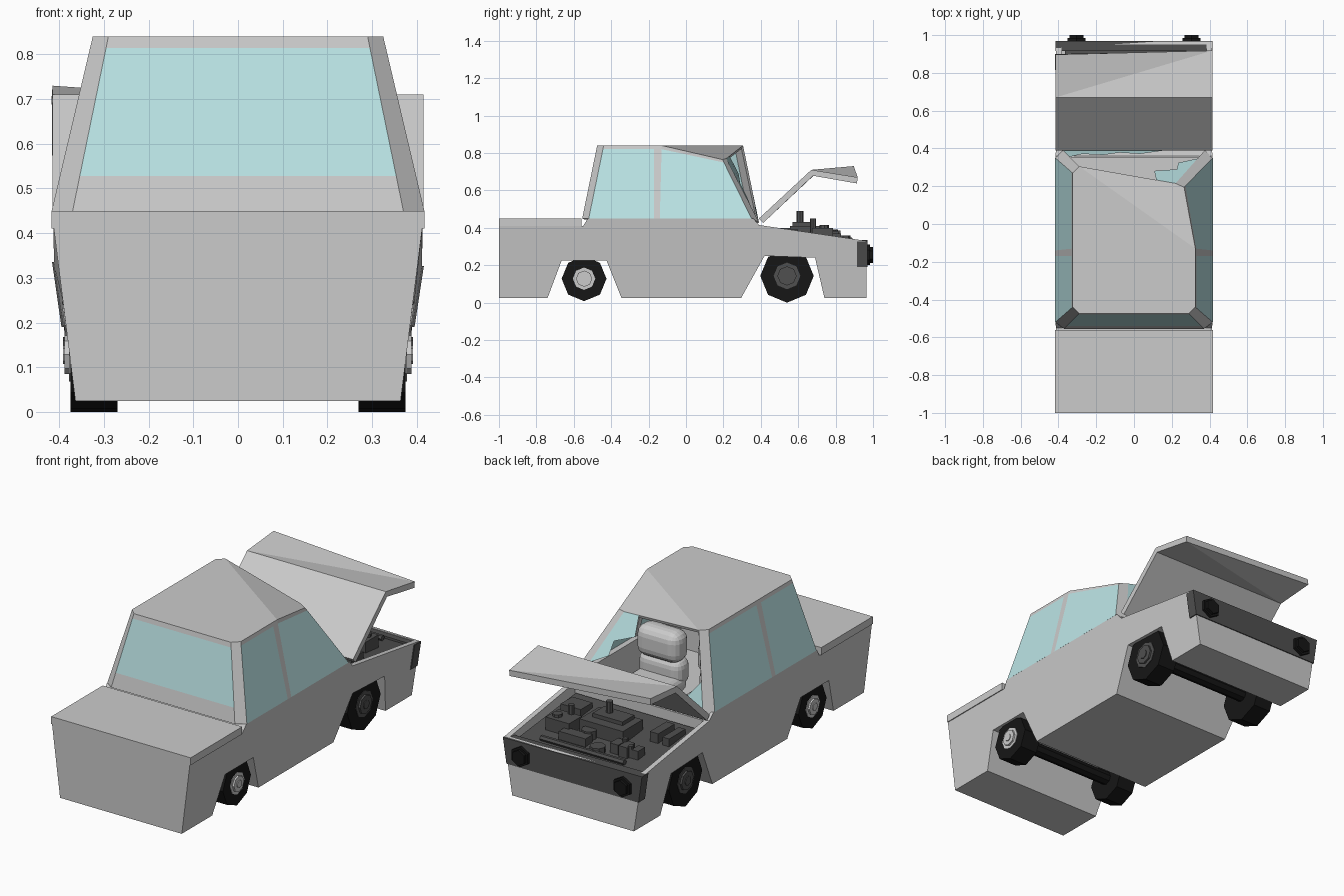
import bpy
from math import pi, radians
from mathutils import Vector

if "Cube" in bpy.data.objects:
    bpy.data.objects.remove(bpy.data.objects["Cube"])


def material(name, rgb):
    m = bpy.data.materials.new(name)
    m.diffuse_color = (*rgb, 1)
    m.use_nodes = True
    m.node_tree.nodes["Principled BSDF"].inputs["Base Color"].default_value = m.diffuse_color
    return m


DARK = material("dark_metal", (0.08, 0.08, 0.08))
BLACK = material("rubber", (0.008, 0.008, 0.008))
GLASS = material("tinted_glass", (0.5, 0.78, 0.79))


def mesh(name, verts, faces, mat=None):
    me = bpy.data.meshes.new(name)
    me.from_pydata([tuple(v) for v in verts], [], faces)
    ob = bpy.data.objects.new(name, me)
    bpy.context.collection.objects.link(ob)
    if mat:
        me.materials.append(mat)
    return ob


def polys(name, faces, mat=None):
    verts = [p for f in faces for p in f]
    index, n = [], 0
    for f in faces:
        index.append(tuple(range(n, n + len(f))))
        n += len(f)
    return mesh(name, verts, index, mat)


def prism(name, ring_a, ring_b, mat=None):
    n = len(ring_a)
    faces = [tuple(range(n))[::-1], tuple(range(n, 2 * n))]
    faces += [(i, (i + 1) % n, n + (i + 1) % n, n + i) for i in range(n)]
    return mesh(name, ring_a + ring_b, faces, mat)


def box(name, lo, hi, mat=None, bevel=0):
    corners = [(lo[0], lo[1]), (hi[0], lo[1]), (hi[0], hi[1]), (lo[0], hi[1])]
    ob = prism(name, [(x, y, lo[2]) for x, y in corners], [(x, y, hi[2]) for x, y in corners], mat)
    if bevel:
        b = ob.modifiers.new("round", 'BEVEL')
        b.width, b.segments = bevel, 4
    return ob


def cylinder(name, loc, r, depth, axis, sides, mat=None, r2=None):
    rot = {'X': (0, pi / 2, 0), 'Y': (-pi / 2, 0, 0), 'Z': (0, 0, 0)}[axis]
    bpy.ops.mesh.primitive_cone_add(vertices=sides, radius1=r, radius2=r if r2 is None else r2,
                                    depth=depth, location=loc, rotation=rot)
    ob = bpy.context.object
    ob.name = name
    if mat:
        ob.data.materials.append(mat)
    return ob


def thicken(ob, t):
    s = ob.modifiers.new("thickness", 'SOLIDIFY')
    s.thickness, s.offset = t, -1


# Lower body: side profile with wheel arches, sides leaning out upwards
profile = [(-1, .025), (-.74, .025), (-.665, .225), (-.425, .225), (-.345, .025), (.295, .025),
           (.42, .25), (.69, .24), (.74, .025), (.965, .025), (.965, .33), (.39, .415),
           (.36, .45), (-.525, .45), (-.55, .41), (-1, .41)]


def half_width(y, z):
    top = .41 if y < .39 else .41 - .08 * (y - .39) / .575
    return .364 + .048 * min((z - .025) / (top - .025), 1.1)


body = prism("body", [(-half_width(y, z), y, z) for y, z in profile],
             [(half_width(y, z), y, z) for y, z in profile])
for lo, hi in [((-.38, -.5, .26), (.38, .35, .6)), ((-.385, .4, .275), (.385, .95, .6))]:
    cutter = box("cutter", lo, hi)
    cutter.hide_render = True
    m = body.modifiers.new("hollow", 'BOOLEAN')
    m.operation, m.object, m.solver = 'DIFFERENCE', cutter, 'EXACT'
    bpy.context.view_layer.objects.active = body
    bpy.ops.object.modifier_apply(modifier=m.name)
    bpy.data.objects.remove(cutter)
box("trunk_lid", (-.417, -1, .41), (.417, -.56, .45))

# Cab: eight-point base and roof rings, one roof corner crushed
base = [Vector(p) for p in [(-.37, -.555, .45), (.37, -.555, .45), (.417, -.52, .45), (.417, .35, .45),
                            (.375, .39, .43), (-.375, .39, .43), (-.417, .35, .45), (-.417, -.52, .45)]]
roof = [Vector(p) for p in [(-.29, -.475, .84), (.29, -.475, .84), (.325, -.44, .84), (.265, .195, .765),
                            (.22, .215, .77), (-.29, .305, .84), (-.325, .27, .84), (-.325, -.44, .84)]]
fold = Vector((.325, -.13, .84))


def blend(q, u, v):
    return q[0].lerp(q[1], u).lerp(q[3].lerp(q[2], u), v)


def strip(q, v0, v1):
    return [blend(q, 0, v0), blend(q, 1, v0), blend(q, 1, v1), blend(q, 0, v1)]


frame, glass = [], []


def window(q, lo, hi):
    if lo:
        frame.append(strip(q, 0, lo))
    glass.append(strip(q, lo, hi))
    frame.append(strip(q, hi, 1))


for i in (1, 3, 5, 7):
    j = (i + 1) % 8
    frame.append([base[i], base[j], roof[j], roof[i]])
window([base[0], base[1], roof[1], roof[0]], .2, .935)
for s in (1, -1):
    b0, b1 = Vector((s * .417, -.17, .45)), Vector((s * .417, -.14, .45))
    t0, t1 = Vector((s * .325, -.17, .84)), Vector((s * .325, -.13, .84))
    if s > 0:
        window([base[2], b0, t0, roof[2]], 0, .95)
        frame.append([b0, b1, t1, t0])
        window([b1, base[3], roof[3], t1], 0, .95)
    else:
        window([base[6], b1, t1, roof[6]], 0, .95)
        frame.append([b1, b0, t0, t1])
        window([b0, base[7], roof[7], t0], 0, .95)
frame.append([roof[0], roof[1], roof[2], fold, roof[5], roof[6], roof[7]])
frame.append([fold, roof[3], roof[4], roof[5]])
thicken(polys("cab_frame", frame), .015)
thicken(polys("window_glass", glass, GLASS), .006)

# Shards left in the broken windscreen
screen = [base[4], base[5], roof[5], roof[4]]
shards = [[(.28, 0), (1, 0), (1, .4), (.88, .2), (.72, .22), (.6, .1), (.45, .14)],
          [(0, .25), (.12, .4), (.09, .6), (.27, .72), (.2, 1), (0, 1)]]
polys("windscreen_shards", [[blend(screen, u, v) for u, v in s] for s in shards], GLASS)

# Buckled hood
hood = mesh("hood", [(-.415, .39, .45), (.415, .39, .45), (-.415, .67, .71), (.415, .67, .71),
                     (-.415, .897, .73), (.415, .918, .67)], [(0, 1, 3, 2), (2, 3, 5), (2, 5, 4)])
thicken(hood, .033)

# Grille and headlights
grille = [(-.395, .19), (.395, .19), (.416, .327), (-.416, .335)]
prism("grille", [(x, .915, z) for x, z in grille], [(x, .97, z) for x, z in grille], DARK)
for s in (-1, 1):
    cylinder("headlight_ring", (s * .305, .975, .255), .055, .02, 'Y', 6, BLACK)
    cylinder("headlight", (s * .305, .99, .255), .042, .02, 'Y', 6, BLACK)

# Engine: sloping tray with blocks, caps and pipes
tray = [(.42, .28), (.93, .28), (.93, .315), (.42, .37)]
prism("engine_tray", [(-.365, y, z) for y, z in tray], [(.365, y, z) for y, z in tray], DARK)
blocks = [(0, .64, .26, .17, .41), (0, .62, .18, .1, .43), (.22, .73, .14, .11, .4),
          (-.25, .56, .05, .14, .4), (-.32, .56, .04, .14, .39), (-.14, .78, .05, .07, .38),
          (-.2, .79, .05, .07, .385), (-.26, .78, .04, .06, .375), (.1, .8, .16, .06, .37),
          (.27, .55, .12, .1, .39)]
for x, y, w, d, top in blocks:
    box("engine_block", (x - w / 2, y - d / 2, .29), (x + w / 2, y + d / 2, top), DARK)
for x, y, r, top in [(.03, .61, .018, .49), (.21, .68, .016, .45), (.25, .74, .025, .415),
                     (-.06, .84, .04, .36), (-.17, .76, .014, .4), (-.23, .8, .014, .39), (.06, .74, .04, .38)]:
    cylinder("engine_cap", (x, y, (top + .29) / 2), r, top - .29, 'Z', 8, DARK)
cylinder("engine_pipe", (0, .88, .335), .015, .5, 'X', 6, DARK)

# Wheels: eight-sided tyres with stepped hubs, and axles
for label, y, r, hub_mat in [("front", .54, .143, DARK), ("rear", -.545, .12, None)]:
    z = .143 if label == "front" else .128
    for s in (-1, 1):
        cylinder(label + "_tyre", (s * .3225, y, z), r, .105, 'X', 8, BLACK)
        hub = [(.0, .5, .377, .006), (.0, .36, .384, .012), (.0, .17, .387, .014)]
        for _, k, x, d in hub:
            cylinder(label + "_hub", (s * (x - .002), y, z), r * k, d, 'X', 8, hub_mat)
    cylinder(label + "_axle", (0, y, z), .035, .56, 'X', 8, BLACK)

# Seats with rounded cushions
for s in (-1, 1):
    x = s * .18
    box("seat_cushion", (x - .13, -.1, .27), (x + .13, .14, .36), None, .04)
    box("seat_back", (x - .13, -.13, .3), (x + .13, -.01, .45), None, .05)
    box("seat_headrest", (x - .13, -.12, .43), (x + .13, .01, .6), None, .055)
